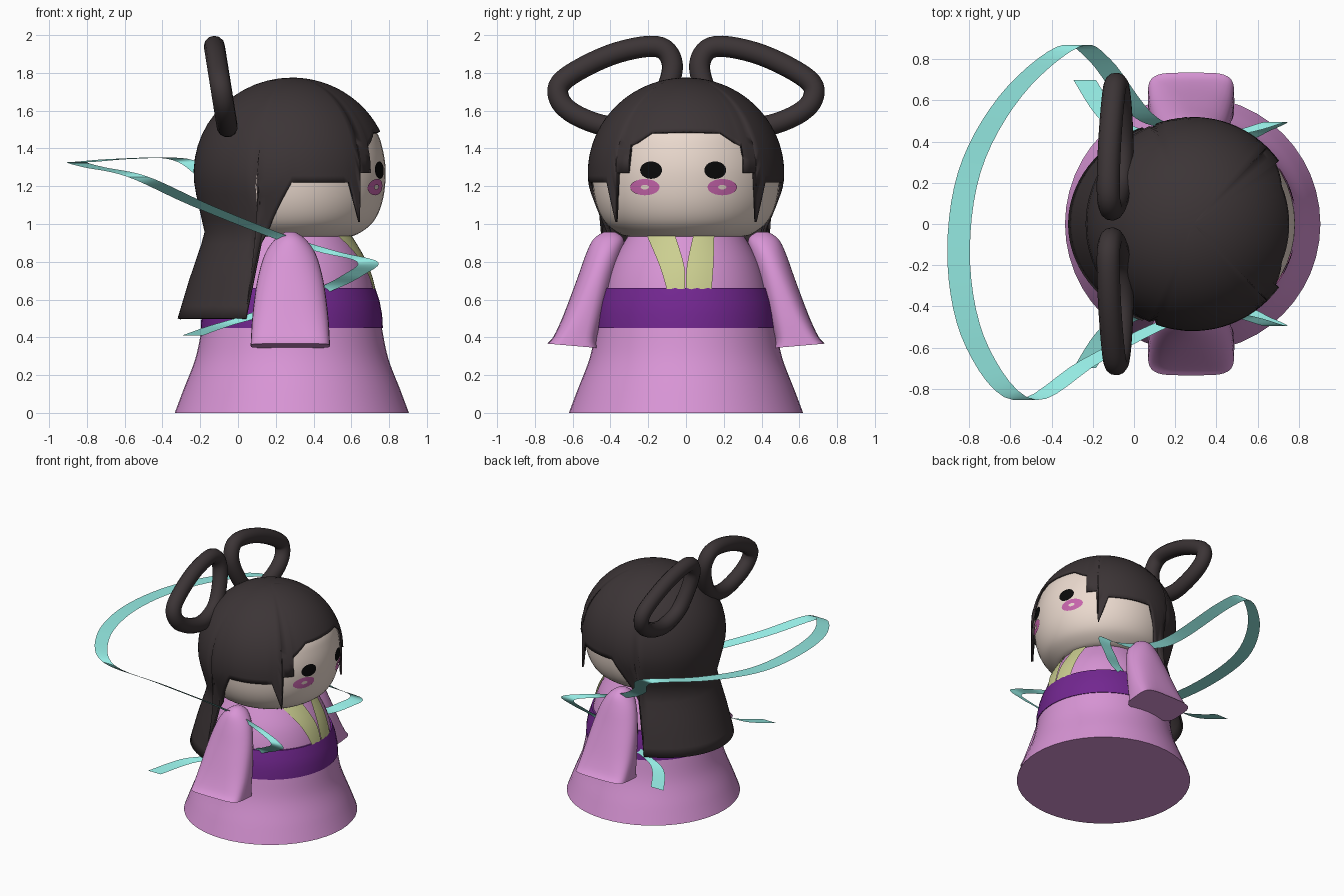
import bpy, bmesh
from math import sin, cos, pi, sqrt, radians, acos
from mathutils import Vector

if "Cube" in bpy.data.objects:
    bpy.data.objects.remove(bpy.data.objects["Cube"])

CX = 0.285  # body axis


def mat(name, r, g, b):
    m = bpy.data.materials.new(name)
    m.diffuse_color = (r, g, b, 1)
    m.use_nodes = True
    m.node_tree.nodes["Principled BSDF"].inputs["Base Color"].default_value = m.diffuse_color
    return m


PINK = mat("pink_cloth", .69, .30, .67)
PURPLE = mat("purple_sash", .17, .02, .28)
YELLOW = mat("yellow_collar", .60, .62, .28)
SKIN = mat("skin", .83, .70, .62)
HAIR = mat("dark_hair", .045, .035, .037)
CYAN = mat("cyan_ribbon", .30, .83, .77)
BLACK = mat("black_eye", .003, .003, .003)
BLUSH = mat("blush", .58, .13, .42)


def make(name, verts, faces, material, angle=40):
    me = bpy.data.meshes.new(name)
    me.from_pydata([tuple(v) for v in verts], [], faces)
    bm = bmesh.new()
    bm.from_mesh(me)
    bmesh.ops.remove_doubles(bm, verts=bm.verts, dist=1e-5)
    bmesh.ops.recalc_face_normals(bm, faces=bm.faces)
    bm.to_mesh(me)
    bm.free()
    me.shade_smooth()
    me.set_sharp_from_angle(angle=radians(angle))
    me.materials.append(material)
    ob = bpy.data.objects.new(name, me)
    bpy.context.collection.objects.link(ob)
    return ob


def grid(rows, closed=False):
    """Quads between equal-length rows of points."""
    n = len(rows[0])
    verts = [p for r in rows for p in r]
    faces = [(i * n + j, i * n + (j + 1) % n, (i + 1) * n + (j + 1) % n, (i + 1) * n + j)
             for i in range(len(rows) - 1) for j in range(n if closed else n - 1)]
    return verts, faces


def smooth_path(pts, steps=6, cyclic=False):
    """Catmull-Rom through the points."""
    p = [Vector(q) for q in pts]
    n = len(p)
    get = (lambda i: p[i % n]) if cyclic else (lambda i: p[max(0, min(n - 1, i))])
    out = []
    for i in range(n if cyclic else n - 1):
        a, b, c, d = get(i - 1), get(i), get(i + 1), get(i + 2)
        for k in range(steps):
            t = k / steps
            out.append(.5 * (2 * b + (c - a) * t + (2 * a - 5 * b + 4 * c - d) * t * t
                             + (3 * b - a - 3 * c + d) * t ** 3))
    return out if cyclic else out + [p[-1]]


def lerp_table(x, table):
    for (x0, y0), (x1, y1) in zip(table, table[1:]):
        if x <= x1:
            return y0 + (y1 - y0) * max(0, x - x0) / (x1 - x0)
    return table[-1][1]


def revolve(name, profile, material, n=48):
    rows = [[(CX + r * cos(2 * pi * j / n), r * sin(2 * pi * j / n), z) for j in range(n)]
            for r, z in profile]
    v, f = grid(rows, True)
    f.append(tuple(range(n)))
    f.append(tuple(range(len(v) - n, len(v))))
    return make(name, v, f, material)


# Robe, sash, head
revolve("robe_skirt", smooth_path([(.62, 0), (.575, .12), (.51, .29), (.475, .46), (.45, .6)]), PINK)
torso = smooth_path([(.44, .55), (.43, .66), (.385, .8), (.30, .95)])
revolve("robe_torso", torso, PINK)
revolve("sash", [(.45, .45), (.482, .45), (.478, .52), (.465, .59), (.442, .66), (.40, .66)], PURPLE)
head = smooth_path([(.28, .93), (.345, .945), (.43, 1.01), (.48, 1.12), (.497, 1.27),
                    (.48, 1.40), (.44, 1.5), (.33, 1.62), (.12, 1.72)])
revolve("head", head, SKIN)
head_r = [(z, r) for r, z in head]
torso_r = [(z, r) for r, z in torso]


def on_surface(y, z, table, lift):
    r = lerp_table(z, table) + lift
    return (CX + sqrt(r * r - y * y), y, z)


# Eyes and cheeks laid on the face
def face_patch(name, y, z, ry, rz, inner, material):
    n = 28
    rows = [[on_surface(y + k * ry * cos(2 * pi * j / n), z + k * rz * sin(2 * pi * j / n), head_r, .006)
             for j in range(n)] for k in (inner, (1 + inner) / 2, 1)]
    make(name, *grid(rows, True), material)


for s, side in ((-1, "right"), (1, "left")):
    face_patch("eye_" + side, s * .17 - .015, 1.285, .058, .046, .001, BLACK)
    face_patch("cheek_" + side, s * .205 - .013, 1.195, .078, .043, .28, BLUSH)

# Collar bands: (z, inner y, outer y)
for name, edge in (("collar_right", [(.65, -.005, -.10), (.78, -.01, -.14), (.945, -.06, -.21)]),
                   ("collar_left", [(.65, .0, .135), (.78, .005, .145), (.945, .04, .15)])):
    rows = []
    for z, a, b in smooth_path(edge, 5):
        rows.append([on_surface(a + (b - a) * k / 5, z, torso_r, .012) for k in range(6)])
    make(name, *grid(rows), YELLOW)

# Sleeves: (z, centre y, half depth y, half width x, squareness)
SLEEVE = [(.355, .60, .135, .21, .45), (.40, .585, .115, .208, .5), (.52, .54, .108, .20, .7), (.70, .48, .10, .175, .9),
          (.84, .435, .095, .135, 1), (.92, .41, .08, .08, 1), (.958, .405, .03, .025, 1)]
for s, side in ((-1, "right"), (1, "left")):
    rows, n = [], 32
    for z, cy, hy, hx, e in smooth_path(SLEEVE, 4):
        ring = []
        for j in range(n):
            c, q = cos(2 * pi * j / n), sin(2 * pi * j / n)
            x = hx * (abs(c) ** e) * (1 if c > 0 else -1)
            y = hy * (abs(q) ** e) * (1 if q > 0 else -1)
            tilt = .09 * y * max(0, (.5 - z) / .15)  # outer hem slightly higher
            ring.append((.277 + x, s * (cy + y), z + tilt))
        rows.append(ring)
    v, f = grid(rows, True)
    f += [tuple(range(n)), tuple(range(len(v) - n, len(v)))]
    make("sleeve_" + side, v, f, PINK)

# Hair: shell whose lower edge depends on the angle from the face
EDGE = [(0, 1.49), (23, 1.485), (36, 1.41), (36.3, 1.31), (45.5, 1.31), (46, 1.01), (54, 1.22),
        (90, 1.22), (110, .9), (114, .5), (180, .5)]
BACK = [(.5, .605), (.7, .545), (.95, .46), (1.08, .49), (1.2, .516), (1.27, .52)]
angles = []
for (a, _), (b, _) in zip(EDGE, EDGE[1:]):
    k = max(1, int((b - a) / 4))
    angles += [a + (b - a) * i / k for i in range(k)]
angles = [-a for a in reversed(angles) if a > 0] + angles
angles.append(180)
angles.insert(0, -180)
cols = []
for a in angles:
    zb = lerp_table(abs(a), EDGE)
    dome = acos(min(1, max(0, (zb - 1.27) / .505))) if zb > 1.27 else pi / 2
    length = dome * .51 + max(0, 1.27 - zb)
    col = []
    for i in range(25):
        d = length * i / 24
        if d <= dome * .51:
            th = d / .51
            r, z = .52 * sin(th), 1.27 + .505 * cos(th)
        else:
            z = 1.27 - (d - dome * .51)
            r = lerp_table(z, BACK) if abs(a) > 80 else .52
        sy = 1 - .15 * max(0, min(1, (1.2 - z) / .7))
        if abs(a) < 80:
            sy = 1
        col.append((CX + r * cos(radians(a)), r * sy * sin(radians(a)), z))
    cols.append(col)
hair = make("hair", *grid(cols), HAIR, 60)
sol = hair.modifiers.new("thickness", "SOLIDIFY")
sol.thickness, sol.offset = .015, -1

# Hair loops
LOOP = [(.075, 1.86), (.16, 1.94), (.40, 1.895), (.645, 1.765), (.67, 1.66), (.57, 1.57),
        (.38, 1.515), (.2, 1.57), (.10, 1.72)]
for s, side in ((-1, "right"), (1, "left")):
    cu = bpy.data.curves.new("hair_loop_" + side, "CURVE")
    cu.dimensions = "3D"
    cu.bevel_depth, cu.bevel_resolution = .056, 4
    pts = smooth_path([(-.125 + (1.94 - z) * .16, s * y, z) for y, z in LOOP], 6, True)
    sp = cu.splines.new("POLY")
    sp.points.add(len(pts) - 1)
    for p, q in zip(sp.points, pts):
        p.co = (*q, 1)
    sp.use_cyclic_u = True
    cu.materials.append(HAIR)
    bpy.context.collection.objects.link(bpy.data.objects.new("hair_loop_" + side, cu))

# Floating ribbon: one path swept by a short line along x
ARM = [(-.24, .70, .41), (-.10, .50, .46), (.10, .44, .52), (.45, .40, .65), (.61, .455, .73),
       (.685, .495, .80), (.47, .44, .855), (.20, .465, .94)]
BEHIND = [(-.20, -.66, 1.10), (-.53, -.855, 1.25), (-.76, -.60, 1.30), (-.85, -.2, 1.325), (-.80, .25, 1.33),
          (-.60, .62, 1.345), (-.32, .86, 1.345), (-.17, .80, 1.26), (.03, .54, 1.05)]
path = smooth_path([(x, -y, z) for x, y, z in ARM] + BEHIND + ARM[::-1], 6)
make("ribbon", *grid([[p + Vector((d, 0, 0)) for d in (-.055, .055)] for p in path]), CYAN, 60)
